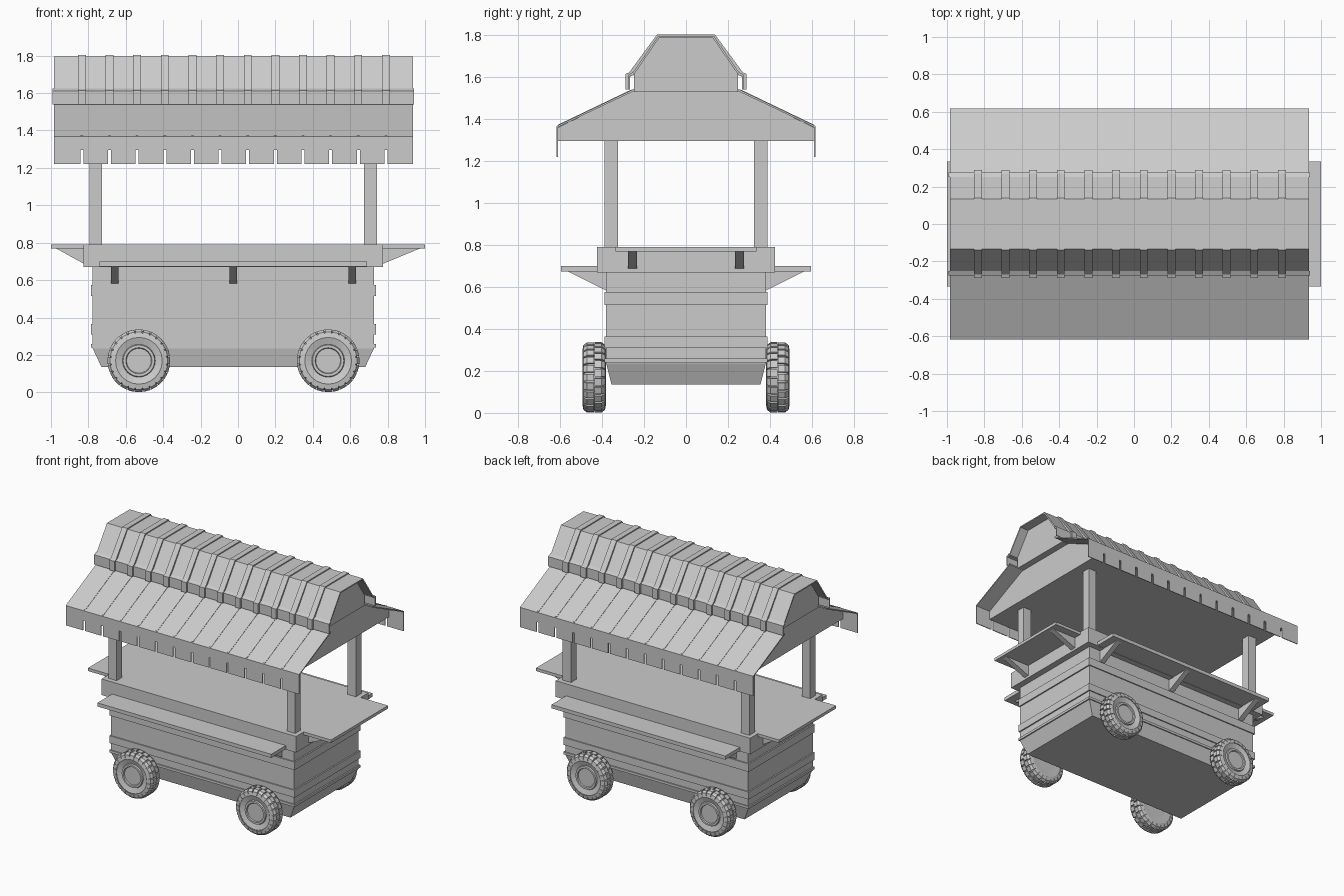
import bpy, bmesh
from math import sin, cos, pi

if "Cube" in bpy.data.objects:
    bpy.data.objects.remove(bpy.data.objects["Cube"])

CX = -0.025                      # middle of the cart along x
RIBS = [-0.835 + 0.1478 * i for i in range(12)]


def finish(name, bm):
    bmesh.ops.recalc_face_normals(bm, faces=bm.faces[:])
    me = bpy.data.meshes.new(name)
    bm.to_mesh(me)
    bm.free()
    ob = bpy.data.objects.new(name, me)
    bpy.context.collection.objects.link(ob)
    return ob


def loft(bm, rings):
    vs = [[bm.verts.new(p) for p in r] for r in rings]
    n = len(vs[0])
    for a, b in zip(vs, vs[1:]):
        for i in range(n):
            bm.faces.new((a[i], a[(i + 1) % n], b[(i + 1) % n], b[i]))
    bm.faces.new(vs[0])
    bm.faces.new(vs[-1])


def prism(name, pts, a, b, axis='x'):
    """Extrude a side profile along x (points are y,z) or along y (points are x,z)."""
    bm = bmesh.new()
    loft(bm, [[(t, p, q) if axis == 'x' else (p, t, q) for p, q in pts] for t in (a, b)])
    return finish(name, bm)


def box(name, x0, x1, y0, y1, z0, z1):
    return prism(name, [(y0, z0), (y1, z0), (y1, z1), (y0, z1)], x0, x1)


def mirrored(half):
    """Full symmetric outline from its +y half."""
    return half + [(-p, q) for p, q in reversed(half)]


def shell(outer, inner):
    return mirrored(outer) + list(reversed(mirrored(inner)))


# cart body with tapered underside
bm = bmesh.new()
loft(bm, [[(CX + sx * hx, sy * hy, z) for sx, sy in ((-1, -1), (1, -1), (1, 1), (-1, 1))]
          for hx, hy, z in ((.705, .355, .135), (.752, .38, .235), (.752, .38, .68))])
finish('cart_body', bm)
for z0, z1 in ((.515, .575), (.31, .365), (.24, .258)):
    box('body_band', CX - .762, CX + .762, -.388, .388, z0, z1)

# counter and end tables
box('counter', CX - .8, CX + .8, -.424, .424, .67, .79)
for s, edge, tip in ((-1, -.82, -1), (1, .77, 1)):
    box('end_table', min(edge, tip), max(edge, tip), -.335, .335, .768, .79)
    for y in (-.255, .255):
        prism('end_table_bracket', [(edge, .685), (edge, .768), (tip - s * .03, .768)],
              y - .021, y + .021, 'y')

# side shelves with brackets, corner posts
for s in (-1, 1):
    box('side_shelf', -.74, .69, min(s * .42, s * .595), max(s * .42, s * .595), .673, .70)
    for x in (-.66, CX, .61):
        prism('shelf_bracket', [(s * .375, .58), (s * .375, .673), (s * .56, .673)], x - .02, x + .02)
    for x in (-.76, .708):
        box('post', x - .034, x + .034, s * .357 - .032, s * .357 + .032, .78, 1.31)

# lower roof: solid core, overhanging awning, slit valance
R0, R1 = -.985, .935
prism('lower_roof_core', mirrored([(.61, 1.295), (.61, 1.36), (.25, 1.535)]), R0 + .12, R1 - .12)
for s in (-1, 1):
    sheet = [(.245, 1.545), (.617, 1.367), (.617, 1.295), (.611, 1.295), (.611, 1.361), (.245, 1.535)]
    prism('awning', [(s * p, q) for p, q in sheet], R0, R1)
    cuts = [R0 - .008] + RIBS + [R1 + .008]
    for a, b in zip(cuts, cuts[1:]):
        ys = sorted((s * .611, s * .617))
        box('valance_flap', a + .008, b - .008, ys[0], ys[1], 1.22, 1.296)
    for x in RIBS:
        seam = [(.26, 1.541), (.61, 1.373), (.61, 1.36), (.26, 1.53)]
        prism('awning_seam', [(s * p, q) for p, q in seam], x - .006, x + .006)

# upper roof: solid core, cover and ribs
prism('upper_roof_core', mirrored([(.248, 1.53), (.248, 1.62), (.128, 1.788)]), R0 + .07, R1 - .07)
prism('upper_roof_cover', shell([(.258, 1.615), (.133, 1.795)], [(.246, 1.615), (.128, 1.786)]), R0, R1)
for s in (-1, 1):
    trim = [(.275, 1.54), (.275, 1.612), (.25, 1.625), (.25, 1.608), (.268, 1.604), (.268, 1.54)]
    prism('upper_roof_trim', [(s * p, q) for p, q in trim], R0 - .006, R1 + .006)
for x in RIBS:
    prism('roof_rib', shell([(.289, 1.54), (.289, 1.615), (.271, 1.622), (.138, 1.803)],
                            [(.27, 1.54), (.27, 1.6), (.25, 1.61), (.13, 1.788)]), x - .021, x + .021)

# wheels: revolved tyre and hub plus tread blocks
TYRE = [(.066, .482), (.07, .49), (.084, .49), (.088, .48), (.125, .492), (.149, .484),
        (.158, .465), (.158, .41), (.149, .391), (.125, .383), (.08, .385)]
BLOCK = [(.128, .494), (.154, .489), (.167, .472), (.167, .439), (.13, .439)]
N = 24


def wheel(cx, side):
    bm = bmesh.new()

    def place(r, y, ang, off=0):
        return (cx + r * cos(ang) - off * sin(ang), side * y, .169 + r * sin(ang) + off * cos(ang))
    loft(bm, [[place(r, y, 2 * pi * i / N) for i in range(N)] for r, y in TYRE])
    for i in range(N):
        for flip in (False, True):
            ang = 2 * pi * (i + .5 * flip) / N
            pts = [(r, .875 - y if flip else y) for r, y in BLOCK]
            loft(bm, [[place(r, y, ang, o) for r, y in pts] for o in (-.017, .017)])
    finish('wheel', bm)


for side in (-1, 1):
    for cx in (-.53, .482):
        wheel(cx, side)
